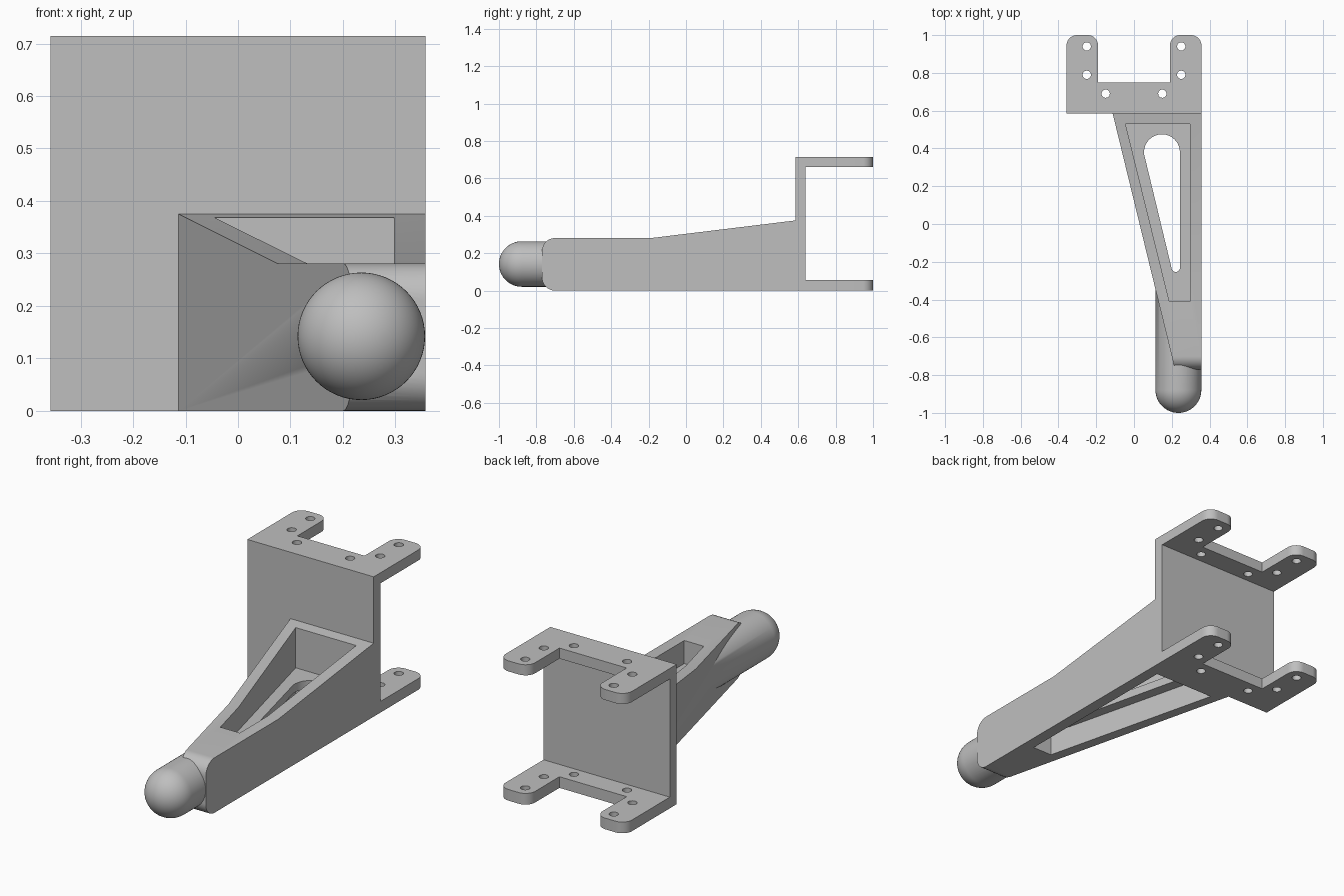
import bpy, bmesh, math
from mathutils import Matrix, Vector

cube = bpy.data.objects.get("Cube")
if cube:
    bpy.data.objects.remove(cube, do_unlink=True)

grey = bpy.data.materials.new("plain grey")
grey.use_nodes = True
colour = (0.52, 0.52, 0.52, 1)
grey.diffuse_color = colour
grey.node_tree.nodes["Principled BSDF"].inputs["Base Color"].default_value = colour


def make_object(name, bm):
    bmesh.ops.remove_doubles(bm, verts=bm.verts, dist=1e-5)
    bmesh.ops.recalc_face_normals(bm, faces=bm.faces)
    mesh = bpy.data.meshes.new(name)
    bm.to_mesh(mesh)
    bm.free()
    mesh.materials.append(grey)
    obj = bpy.data.objects.new(name, mesh)
    bpy.context.collection.objects.link(obj)
    return obj


def prism(name, outline, low, high, axis="z"):
    """Extrude an (x, y) outline along z, or a (y, z) outline along x."""
    bm = bmesh.new()
    place = (lambda a, b: (a, b, low)) if axis == "z" else (lambda a, b: (low, a, b))
    face = bm.faces.new([bm.verts.new(place(*p)) for p in outline])
    moved = bmesh.ops.extrude_face_region(bm, geom=[face])["geom"]
    step = Vector((0, 0, high - low) if axis == "z" else (high - low, 0, 0))
    bmesh.ops.translate(bm, vec=step, verts=[v for v in moved if isinstance(v, bmesh.types.BMVert)])
    return make_object(name, bm)


def arc(cx, cy, r, start, end, steps=12):
    angles = [math.radians(start + (end - start) * i / steps) for i in range(steps + 1)]
    return [(cx + r * math.cos(a), cy + r * math.sin(a)) for a in angles]


def combine(obj, tool, operation):
    mod = obj.modifiers.new(operation.lower(), "BOOLEAN")
    mod.operation, mod.solver, mod.object = operation, "EXACT", tool
    activate(obj)
    bpy.ops.object.modifier_apply(modifier=mod.name)
    bpy.data.objects.remove(tool, do_unlink=True)


def activate(obj):
    bpy.ops.object.select_all(action="DESELECT")
    obj.select_set(True)
    bpy.context.view_layer.objects.active = obj


def finish(obj):
    activate(obj)
    bpy.ops.object.shade_smooth_by_angle(angle=math.radians(30))


# Shared measurements
half, front, height = 0.357, 0.585, 0.714
rod_x, rod_z, rod_r = 0.235, 0.142, 0.1215

# Mounting bracket: forked plan, hollowed into a C, with bolt holes
inner, bend, rc = 0.19, 0.75, 0.055
right_fork = ([(half, front)] + arc(half - rc, 1 - rc, rc, 0, 90)
              + arc(inner + rc, 1 - rc, rc, 90, 180) + [(inner, bend)])
left_fork = [(-x, y) for x, y in reversed(right_fork)]
bracket = prism("mounting_bracket", right_fork + left_fork, 0, height)
gap = [(0.64, 0.057), (1.2, 0.057), (1.2, 0.66), (0.64, 0.66)]
combine(bracket, prism("gap_cutter", gap, -1, 1, "x"), "DIFFERENCE")
for side in (-1, 1):
    for x, y in ((0.25, 0.94), (0.25, 0.79), (0.15, 0.69)):
        hole = arc(side * x, y, 0.022, 0, 345, 23)
        combine(bracket, prism("hole_cutter", hole, -0.1, 1), "DIFFERENCE")
finish(bracket)

# Tapered arm: plan outline trimmed by the side profile
plan = [(-0.113, front), (0.217, -0.77), (half, -0.77), (half, front)]
arm = prism("tapered_arm", plan, -0.1, 0.6)
fillet = 0.07
profile = ([(0.7, 0), (0.7, 0.389), (front, 0.375), (-0.185, 0.281)]
           + arc(-0.77 + fillet, 0.281 - fillet, fillet, 90, 180)
           + arc(-0.77 + fillet, fillet, fillet, 180, 270))
combine(arm, prism("side_profile", profile, -1, 1, "x"), "INTERSECT")

# Round-nosed rod spun around the y axis
bm = bmesh.new()
nose = [(0, -0.3), (rod_r, -0.3)] + arc(0, -0.8785, rod_r, 0, -90, 16)
nose[-1] = (0, -1)
points = [bm.verts.new((rod_x + r, y, rod_z)) for r, y in nose]
edges = [bm.edges.new(pair) for pair in zip(points, points[1:])]
bmesh.ops.spin(bm, geom=points + edges, cent=(rod_x, 0, rod_z), axis=(0, 1, 0),
               angle=math.tau, steps=64)
combine(arm, make_object("nose_rod", bm), "UNION")

# Upper and lower pockets leave a thin middle web
pocket = [(-0.045, 0.53), (0.187, -0.41), (0.297, -0.41), (0.297, 0.53)]
for low, high in ((0.163, 1), (-1, 0.12)):
    combine(arm, prism("pocket_cutter", pocket, low, high), "DIFFERENCE")

# Teardrop slot through the web
slot = arc(0.148, 0.38, 0.095, 0, 187, 20) + arc(0.221, -0.232, 0.022, 187, 360, 10)
combine(arm, prism("slot_cutter", slot, -0.2, 0.8), "DIFFERENCE")
finish(arm)
